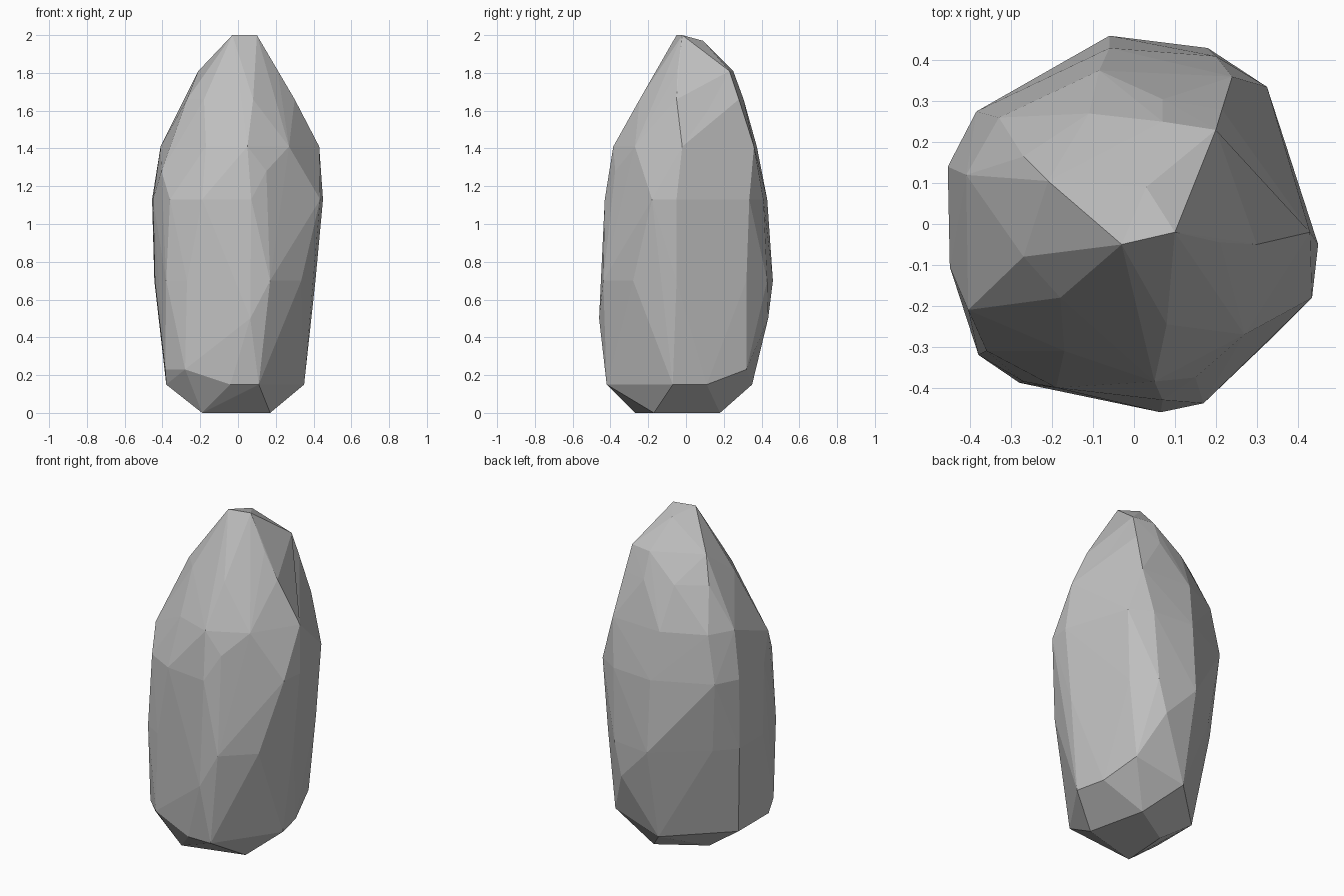
import bpy
import bmesh
from mathutils import Vector


default_cube = bpy.data.objects.get("Cube")
if default_cube:
    bpy.data.objects.remove(default_cube, do_unlink=True)


def make_material(name, level):
    material = bpy.data.materials.new(name)
    material.use_nodes = True
    colour = (level, level, level, 1)
    material.diffuse_color = colour
    shader = material.node_tree.nodes["Principled BSDF"]
    shader.inputs["Base Color"].default_value = colour
    shader.inputs["Roughness"].default_value = 0.9
    return material


# Each cross-section is a height and the few corners of the stone there

# Small underside and the chamfer above it
foot = (0, [(.17, -.17), (.09, .18), (-.17, .02), (-.19, -.27)])
chamfer = (.15, [
    (.35, -.07), (.31, .11), (-.06, .35), (-.38, .04),
    (-.38, -.25), (-.04, -.42), (.11, -.42),
])
skirt = (.23, [(.25, .32), (-.28, -.388), (-.385, -.29)])

# Broad upright sides
low_belly = (.5, [(.065, -.46), (.13, .435)])
belly = (.7, [
    (.41, -.05), (.3, .32), (.18, .43), (-.06, .46),
    (-.34, .23), (-.443, .12), (-.44, -.11), (-.38, -.32),
    (-.27, -.385), (.17, -.438), (.335, -.28),
])
chest = (1.13, [
    (.45, -.05), (.435, -.18), (.07, -.43), (-.19, -.4),
    (-.36, -.31), (-.45, -.105), (-.455, .14), (-.385, .275),
    (-.06, .43), (.2, .41), (.325, .335),
])

# Shoulders, where the sides turn in towards the point
low_shoulder = (1.28, [(.15, -.375), (-.405, -.21)])
shoulder = (1.41, [
    (.43, -.02), (.27, -.27), (.05, -.385), (-.17, -.31),
    (-.35, -.15), (-.41, .12), (-.33, .26), (-.085, .375),
    (.24, .36),
])
neck = (1.66, [
    (.08, -.245), (-.18, -.18), (-.27, -.08), (-.27, .165),
    (-.11, .27), (.07, .305), (.215, .28), (.3, -.05),
])
crown = (1.81, [
    (.21, -.045), (.2, .23), (.07, .25), (-.21, .105),
    (-.08, -.12), (.09, -.14),
])

# Chisel-shaped summit
summit = (2, [(-.03, -.05), (.1, -.02)])
summit_back = (1.97, [(.03, .09)])


def dent(bm, point):
    """Break the nearest edge in the middle and press it to the point."""
    def gap(edge):
        middle = (edge.verts[0].co + edge.verts[1].co) / 2
        return (middle - point).length

    edge = min(bm.edges, key=gap)
    cut = bmesh.ops.subdivide_edges(bm, edges=[edge], cuts=1)
    for item in cut["geom_inner"]:
        if isinstance(item, bmesh.types.BMVert):
            item.co = point


def build_stone(name, sections, hollow, material):
    bm = bmesh.new()
    for height, corners in sections:
        for x, y in corners:
            bm.verts.new((x, y, height))

    # Wrap the corners in flat chipped faces
    hull = bmesh.ops.convex_hull(bm, input=bm.verts)
    loose = {item for item in hull["geom_interior"] + hull["geom_unused"]
             if isinstance(item, bmesh.types.BMVert)}
    bmesh.ops.delete(bm, geom=list(loose), context="VERTS")

    # Shallow hollow below the summit
    dent(bm, hollow)
    bmesh.ops.recalc_face_normals(bm, faces=bm.faces)
    for face in bm.faces:
        face.smooth = False

    mesh = bpy.data.meshes.new(name)
    bm.to_mesh(mesh)
    bm.free()
    mesh.materials.append(material)
    stone = bpy.data.objects.new(name, mesh)
    bpy.context.collection.objects.link(stone)
    return stone


build_stone(
    "standing_stone",
    [foot, chamfer, skirt, low_belly, belly, chest, low_shoulder,
     shoulder, neck, crown, summit, summit_back],
    Vector((.28, .115, 1.6)),
    make_material("stone grey", .52),
)
